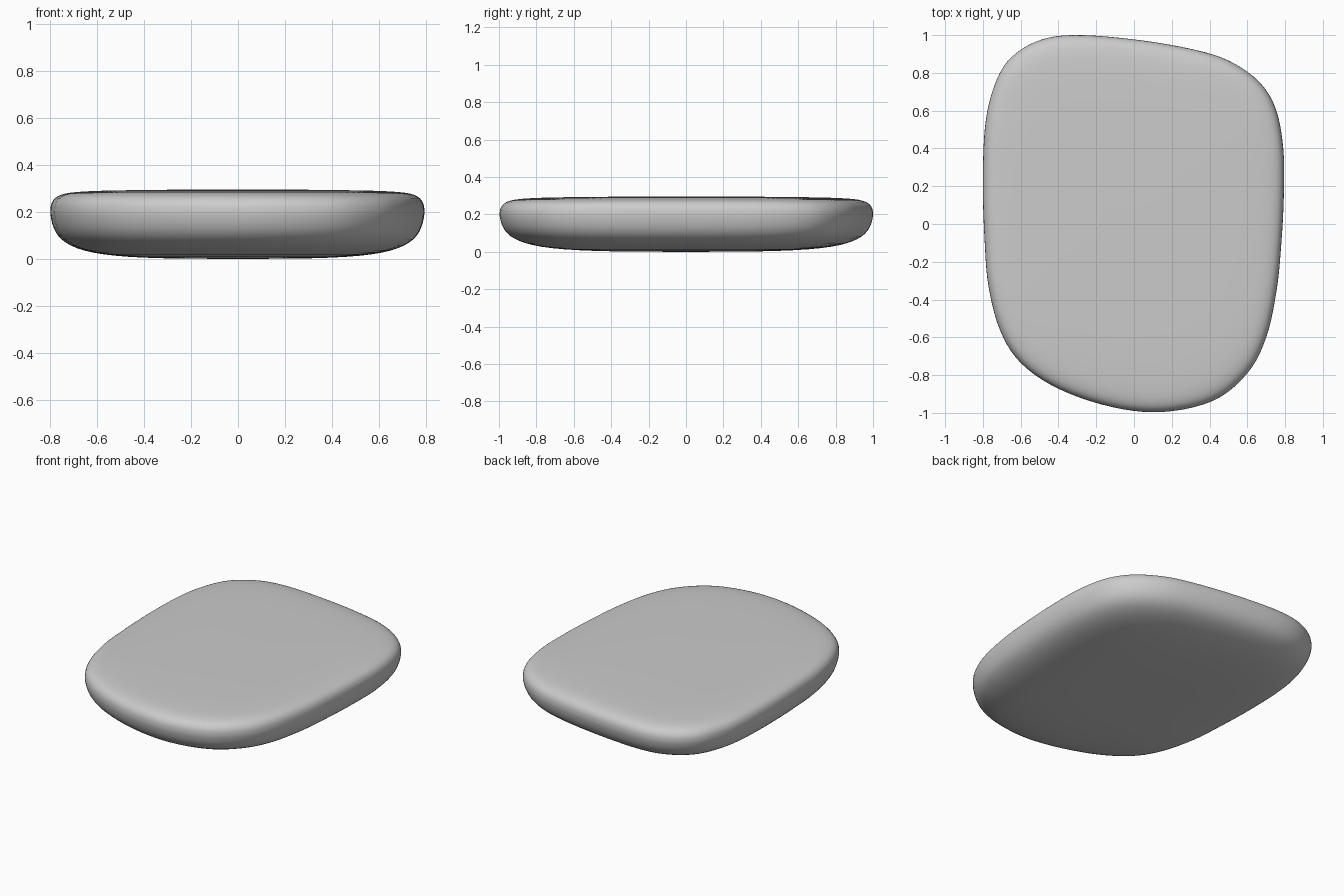
import bpy, bmesh
from mathutils import Vector

if "Cube" in bpy.data.objects:
    bpy.data.objects.remove(bpy.data.objects["Cube"])

# Plan outline, clockwise from the back
OUTLINE = [(-.32, 1.0), (0, .977), (.3, .927), (.5, .865), (.66, .755), (.75, .61), (.79, .4),
           (.793, .15), (.78, -.1), (.755, -.35), (.70, -.6), (.6, -.79), (.42, -.935),
           (.15, -.995), (-.12, -.968), (-.4, -.872), (-.6, -.735), (-.71, -.56),
           (-.77, -.33), (-.79, -.1), (-.8, .2), (-.79, .5), (-.75, .7), (-.67, .86), (-.52, .965)]
# Edge profile, bottom to top: (plan scale, z)
PROFILE = [(.2, .001), (.4, .003), (.58, .009), (.72, .02), (.82, .036), (.89, .057), (.94, .083),
           (.972, .115), (.99, .15), (.999, .185), (1, .205), (.997, .228), (.985, .25),
           (.962, .267), (.92, .279), (.85, .286), (.72, .291), (.5, .294), (.25, .296)]


def smooth(points, steps, closed):
    """Catmull-Rom interpolation."""
    pts = [Vector(p) for p in points]
    n = len(pts)
    pick = (lambda i: pts[i % n]) if closed else (lambda i: pts[max(0, min(n - 1, i))])
    out = []
    for i in range(n if closed else n - 1):
        a, b, c, d = (pick(i + k) for k in (-1, 0, 1, 2))
        for s in range(steps):
            t = s / steps
            out.append(.5 * (2 * b + (c - a) * t + (2 * a - 5 * b + 4 * c - d) * t * t
                             + (3 * b - a - 3 * c + d) * t ** 3))
    return out if closed else out + [pts[-1]]


# Slab: stacked rings of the outline, closed with a fan at each end
outline = smooth(OUTLINE, 5, True)
outline.reverse()
bm = bmesh.new()
rings = [[bm.verts.new((p.x * s, p.y * s, z)) for p in outline]
         for s, z in smooth(PROFILE, 2, False)]
n = len(outline)
for lo, hi in zip(rings, rings[1:]):
    for i in range(n):
        j = (i + 1) % n
        bm.faces.new((lo[i], lo[j], hi[j], hi[i]))
for ring, z in ((rings[0], 0), (rings[-1], .297)):
    tip = bm.verts.new((0, 0, z))
    for i in range(n):
        bm.faces.new((ring[i], ring[(i + 1) % n], tip))
bmesh.ops.recalc_face_normals(bm, faces=bm.faces)
for f in bm.faces:
    f.smooth = True
mesh = bpy.data.meshes.new("stone_slab")
bm.to_mesh(mesh)
bm.free()
slab = bpy.data.objects.new("stone_slab", mesh)
bpy.context.collection.objects.link(slab)
